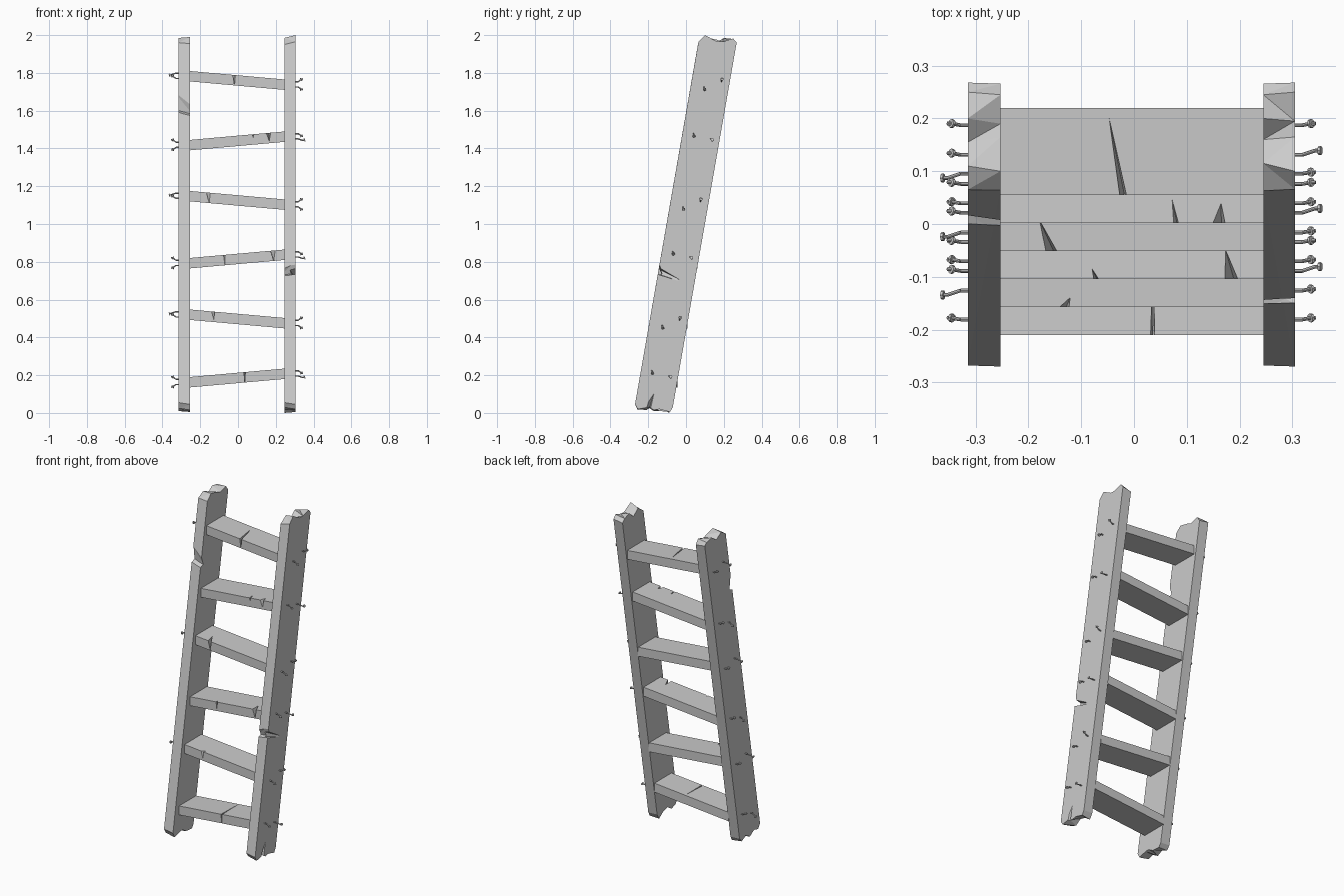
import bpy, bmesh
from mathutils import Vector

if "Cube" in bpy.data.objects:
    bpy.data.objects.remove(bpy.data.objects["Cube"])

TILT = 0.1754                                   # lean of the rails, dy per dz


def finish(bm, name):
    bmesh.ops.recalc_face_normals(bm, faces=bm.faces)
    me = bpy.data.meshes.new(name)
    bm.to_mesh(me)
    bm.free()
    ob = bpy.data.objects.new(name, me)
    bpy.context.collection.objects.link(ob)
    return ob


def hull(points, name):
    bm = bmesh.new()
    for p in points:
        bm.verts.new(p)
    bmesh.ops.convex_hull(bm, input=bm.verts[:])
    return finish(bm, name)


def chip(target, points):
    """Carve the convex hull of some points out of a part."""
    cutter = hull(points, "cutter")
    cutter.hide_render = True
    mod = target.modifiers.new("chip", 'BOOLEAN')
    mod.operation, mod.solver, mod.object = 'DIFFERENCE', 'EXACT', cutter
    bpy.context.view_layer.objects.active = target
    bpy.ops.object.modifier_apply(modifier=mod.name)
    bpy.data.objects.remove(cutter)


def rail(name, sides):
    """Plank between two side profiles (x, [(y, z)...]) with splintered ends."""
    bm = bmesh.new()
    loops = [[bm.verts.new((x, y, z)) for y, z in prof] for x, prof in sides]
    n = len(loops[0])
    for lp in loops:
        bm.faces.new(lp)
    for i in range(n):
        j = (i + 1) % n
        bm.faces.new((loops[0][i], loops[0][j], loops[1][j], loops[1][i]))
    bmesh.ops.triangulate(bm, faces=[f for f in bm.faces if len(f.verts) == 4])
    return finish(bm, name)


# side rails: bottom edge front to back, then top edge back to front
right_rail = rail("right_rail", [
    (0.305, [(-.27, .045), (-.255, .02), (-.20, .03), (-.17, .015), (-.14, .02), (-.085, .005), (-.07, .03),
             (.268, 1.96), (.25, 1.982), (.195, 1.965), (.165, 1.965), (.10, 2.0), (.066, 1.965)]),
    (0.245, [(-.268, .055), (-.25, .03), (-.21, .015), (-.17, .04), (-.13, .03), (-.09, .0), (-.0695, .033),
             (.266, 1.95), (.245, 1.97), (.20, 1.985), (.16, 1.95), (.115, 1.985), (.063, 1.95)])])
left_rail = rail("left_rail", [
    (-0.315, [(-.268, .055), (-.25, .025), (-.21, .035), (-.17, .01), (-.13, .03), (-.09, .01), (-.0695, .033),
              (.268, 1.96), (.25, 1.975), (.20, 1.985), (.155, 1.955), (.11, 1.985), (.065, 1.96)]),
    (-0.253, [(-.27, .045), (-.255, .015), (-.20, .03), (-.175, .03), (-.14, .01), (-.085, .005), (-.07, .03),
              (.266, 1.95), (.245, 1.98), (.19, 1.965), (.165, 1.975), (.10, 1.99), (.064, 1.955)])])

# splits and chips in the rails
chip(right_rail, [(.32, -.17, .79), (.32, -.16, .735), (.32, .015, .68),
                  (.265, -.17, .775), (.275, -.16, .74)])
chip(right_rail, [(.32, -.15, .82), (.32, -.165, .735), (.32, -.125, .74),
                  (.23, -.16, .79), (.23, -.17, .72), (.23, -.13, .73)])
chip(right_rail, [(.32, -.225, -.01), (.32, -.19, -.01), (.32, -.195, .09),
                  (.32, -.155, .15), (.27, -.205, -.01)])
chip(left_rail, [(-.33, .02, 1.69), (-.33, -.03, 1.585), (-.33, .03, 1.605),
                 (-.24, .0, 1.64), (-.24, -.03, 1.56), (-.24, .02, 1.58)])

# rungs: centre height, tilt direction, cracks (front x, half width, back x, length, depth)
RUNGS = [
    (.185, 1, [(.035, .004, .037, .175, .065)]),
    (.4975, -1, [(-.135, .012, -.12, .02, .055)]),
    (.815, 1, [(-.07, .006, -.08, .02, .065), (.185, .014, .172, .06, .06)]),
    (1.125, -1, [(-.155, .012, -.18, .06, .06)]),
    (1.44, 1, [(.16, .014, .165, .04, .05), (.08, .006, .07, .055, .02)]),
    (1.76, -1, [(-.02, .007, -.048, .15, .06)]),
]
DEPTH, HALF_T, DROP = .165, .0275, .0225
rungs = []
for i, (zc, s, cracks) in enumerate(RUNGS):
    y0 = -.21 + .053 * i
    rung = hull([(x, y, zc + s * side * DROP + t)
                 for x, side in ((-.256, -1), (.248, 1))
                 for y in (y0, y0 + DEPTH) for t in (-HALF_T, HALF_T)], f"rung_{i + 1}")
    bm = bmesh.new()                            # merge coplanar hull triangles
    bm.from_mesh(rung.data)
    bmesh.ops.dissolve_limit(bm, angle_limit=.02, verts=bm.verts[:], edges=bm.edges[:])
    bm.to_mesh(rung.data)
    bm.free()
    for xf, w, xb, ln, dp in cracks:
        zt = zc + s * xf / .25 * DROP + HALF_T
        chip(rung, [(xf - w, y0 - .005, zt + .004), (xf + w, y0 - .005, zt + .004),
                    (xb, y0 + ln, zt + .004), (xf + w * .4, y0 - .005, zt - dp)])
    rungs.append(rung)


def rod(bm, p, q, r):
    d = q - p
    geo = bmesh.ops.create_cone(bm, cap_ends=True, segments=8, radius1=r, radius2=r, depth=d.length)
    rot = d.to_track_quat('Z', 'Y')
    for v in geo["verts"]:
        v.co = rot @ v.co + (p + q) / 2


def nail(name, x, y, z, side, long, bend):
    """Bent nail: straight shank, kinked tip and flat head."""
    a = Vector((x - side * .01, y, z))
    b = Vector((x + side * .014, y, z))
    tip = (.024, -.008 * side, -.008) if long else (.016, .003, .012 * bend)
    c = b + Vector((side * tip[0], -tip[1] if long else tip[1], tip[2]))
    e = c + Vector((side * .009, 0, .003 * bend))
    bm = bmesh.new()
    rod(bm, a, b, .0035)
    rod(bm, b, c, .0035)
    rod(bm, c, e, .0035)
    d = (e - c).normalized() if long else (c - b).normalized()
    end = e if long else c
    rod(bm, end - d * .002, end + d * .003, .0085)
    return finish(bm, name)


# two nails per rung end, through the outer face of each rail
for i, (zc, s, _) in enumerate(RUNGS):
    yc = TILT * (zc - 1) + .008
    for label, side, x in (("right", 1, .305), ("left", -1, -.315)):
        zn = zc + side * s * DROP + .002
        for k, place in ((-1, "front"), (1, "back")):
            z = zn - s * side * k * .014
            long = s == side and k == side
            nail(f"nail_{label}_{place}_{i + 1}", x, yc + k * .046, z, side, long, k)
